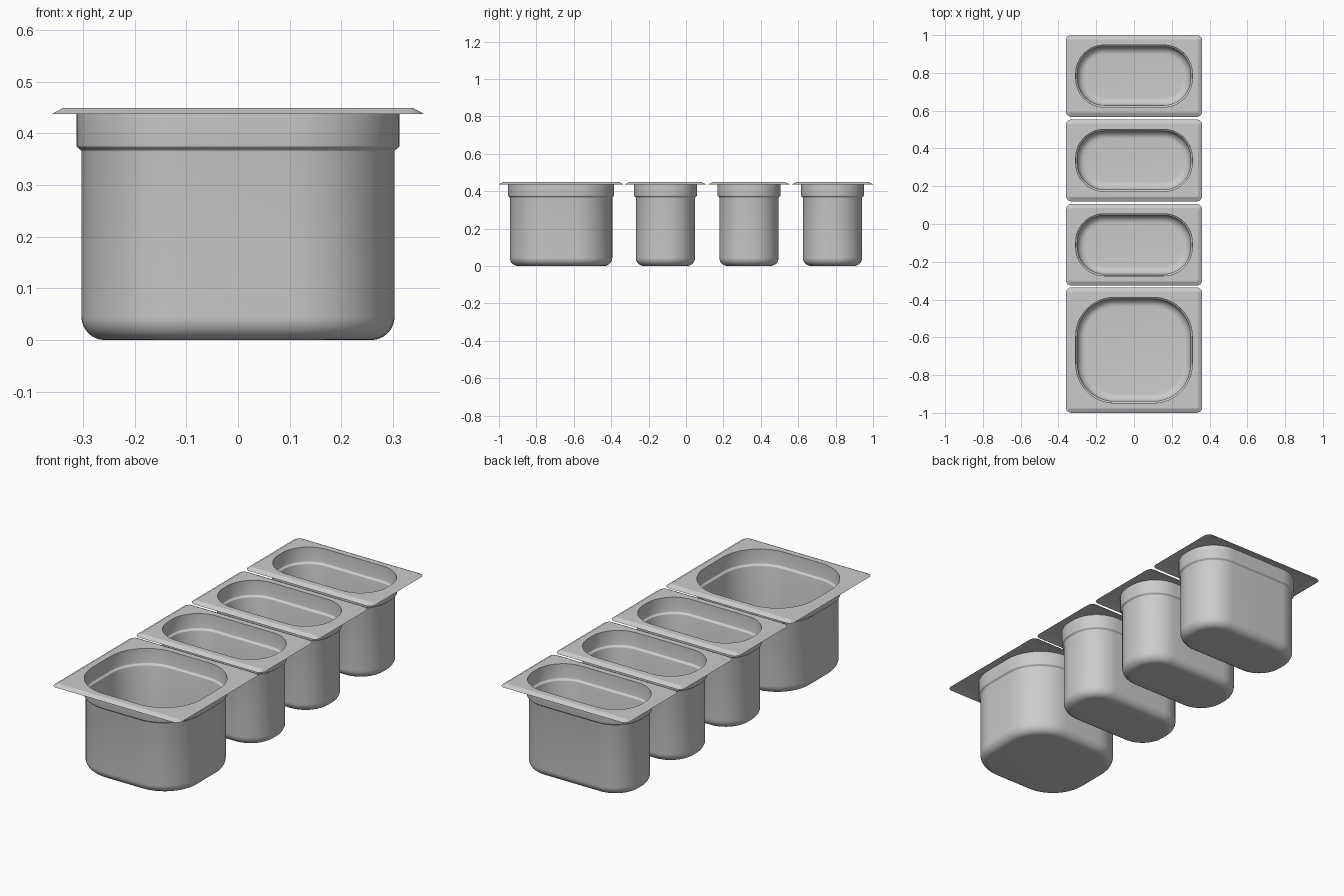
import bpy, bmesh, math

if "Cube" in bpy.data.objects:
    bpy.data.objects.remove(bpy.data.objects["Cube"])

WALL = 0.004      # sheet thickness
RIM_X = 0.361     # rim half width in x
TOP = 0.449
ARC = 12          # segments per rounded corner


def ring(bm, hx, hy, r, z):
    """Rounded rectangle of vertices."""
    verts = []
    for q, (sx, sy) in enumerate([(1, 1), (-1, 1), (-1, -1), (1, -1)]):
        for i in range(ARC + 1):
            a = math.pi / 2 * (q + i / ARC)
            verts.append(bm.verts.new((sx * (hx - r) + r * math.cos(a),
                                       sy * (hy - r) + r * math.sin(a), z)))
    return verts


def wall_profile(t):
    """(inset from rim, z) from the floor up to the shoulder, offset inwards by t."""
    rad = 0.045 - t
    pts = []
    for i in range(9):                       # floor fillet
        a = math.pi / 2 * i / 8
        pts.append((0.058 + t + rad * (1 - math.sin(a)), t + rad * (1 - math.cos(a))))
    for i in range(9):                       # S-shaped step below the shoulder
        s = i / 8
        pts.append((0.058 + t - 0.0095 * (1 - math.cos(math.pi * s)) / 2, 0.365 + 0.011 * s))
    return pts


def make_pan(name, y, rim_y, body_r):
    bm = bmesh.new()
    body, rim = [], []
    # outer wall, rim underside, lip, rim top, inner wall
    outer = wall_profile(0) + [(0.0485, TOP - WALL)]
    lip = [(0.025, TOP - WALL), (0.005, 0.437), (0, 0.437), (0.0225, TOP)]
    inner = [(0.0485 + WALL, TOP)] + wall_profile(WALL)[::-1]
    rings = []
    for group, is_lip in ((outer, False), (lip, True), (inner, False)):
        for inset, z in group:
            r = max(0.03 - inset, 0.010) if is_lip else body_r + 0.058 - inset
            rings.append(ring(bm, RIM_X - inset, rim_y - inset, r, z))
    for a, b in zip(rings, rings[1:]):
        n = len(a)
        for i in range(n):
            j = (i + 1) % n
            bm.faces.new((a[i], a[j], b[j], b[i]))
    # outer and inner floor
    bm.faces.new(rings[0][::-1])
    bm.faces.new(rings[-1])
    bmesh.ops.recalc_face_normals(bm, faces=bm.faces[:])
    mesh = bpy.data.meshes.new(name)
    bm.to_mesh(mesh)
    bm.free()
    ob = bpy.data.objects.new(name, mesh)
    ob.location.y = y
    bpy.context.collection.objects.link(ob)
    bpy.ops.object.select_all(action='DESELECT')
    ob.select_set(True)
    bpy.context.view_layer.objects.active = ob
    bpy.ops.object.shade_smooth_by_angle(angle=math.radians(25))


# one large pan at the front, three small pans behind it
make_pan("large_pan", -0.668, 0.332, 0.20)
for k in range(3):
    make_pan(f"small_pan_{k + 1}", -0.110 + 0.4467 * k, 0.2166, 0.145)
